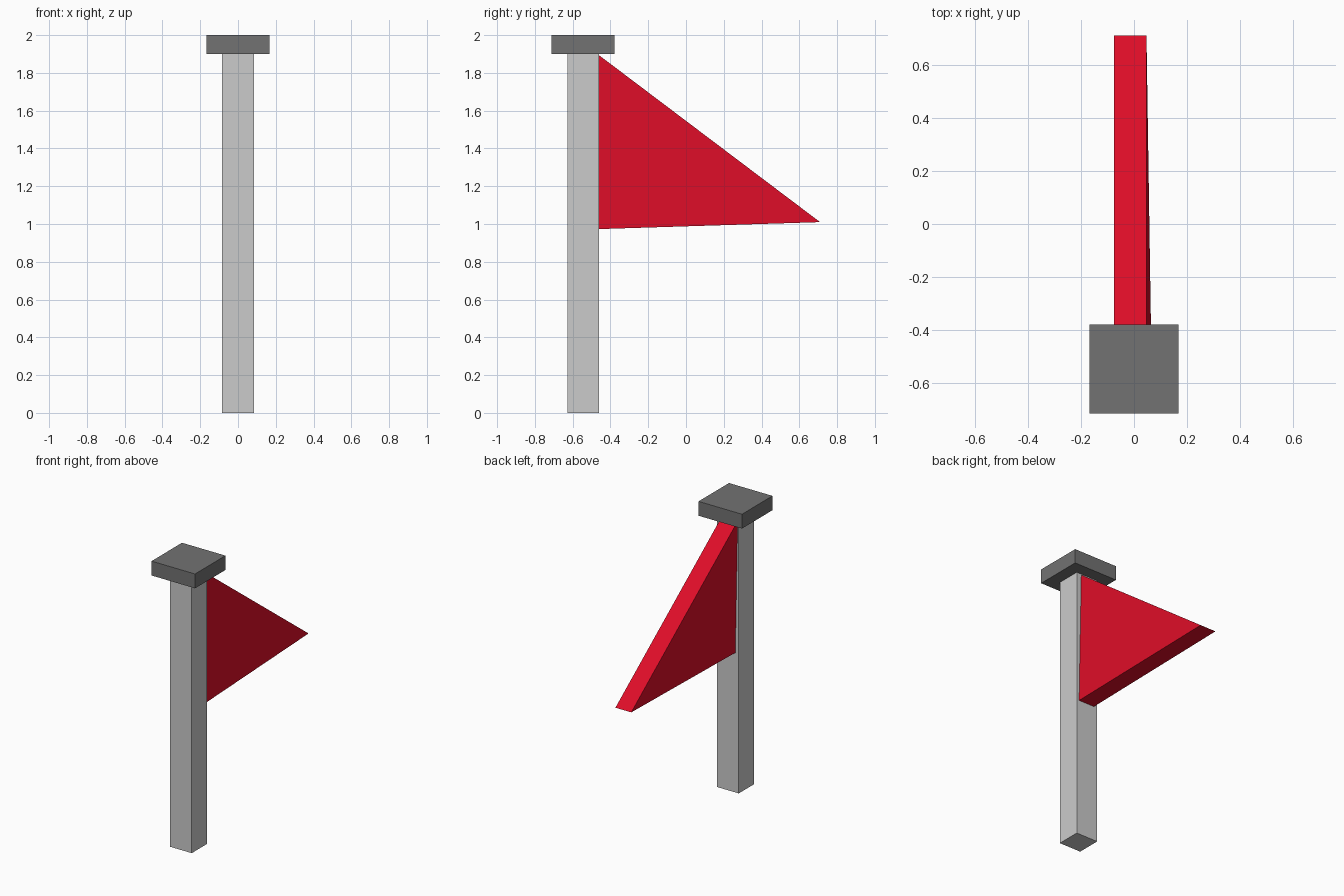
import bpy
import bmesh
from mathutils import Vector

if "Cube" in bpy.data.objects:
    bpy.data.objects.remove(bpy.data.objects["Cube"])


def material(name, color):
    mat = bpy.data.materials.new(name)
    mat.diffuse_color = (*color, 1)
    mat.use_nodes = True
    mat.node_tree.nodes["Principled BSDF"].inputs["Base Color"].default_value = mat.diffuse_color
    return mat


def box(name, size, center):
    bpy.ops.mesh.primitive_cube_add(size=1, location=center)
    obj = bpy.context.object
    obj.name = name
    obj.scale = size
    bpy.ops.object.transform_apply(location=False, rotation=False, scale=True)
    return obj


def prism(name, outline, depth):
    """Extrude a flat outline along x."""
    bm = bmesh.new()
    face = bm.faces.new([bm.verts.new(p) for p in outline])
    new = bmesh.ops.extrude_face_region(bm, geom=[face])["geom"]
    moved = [v for v in new if isinstance(v, bmesh.types.BMVert)]
    bmesh.ops.translate(bm, verts=moved, vec=Vector((depth, 0, 0)))
    bmesh.ops.recalc_face_normals(bm, faces=bm.faces)
    mesh = bpy.data.meshes.new(name)
    bm.to_mesh(mesh)
    bm.free()
    obj = bpy.data.objects.new(name, mesh)
    bpy.context.collection.objects.link(obj)
    return obj


# Square pole with a wider cap
POLE_Y = -0.545
box("pole", (0.167, 0.167, 1.9), (0, POLE_Y, 0.95))
cap = box("pole_cap", (0.335, 0.335, 0.1), (0, POLE_Y, 1.95))
cap.data.materials.append(material("dark_grey", (0.17, 0.17, 0.17)))

# Thick triangular pennant, leaning slightly sideways at its lower corner
flag = prism("flag", [(-0.075, -0.465, 1.897),
                      (-0.057, -0.465, 0.973),
                      (-0.075, 0.71, 1.01)], 0.122)
flag.data.materials.append(material("red", (0.73, 0.004, 0.021)))
